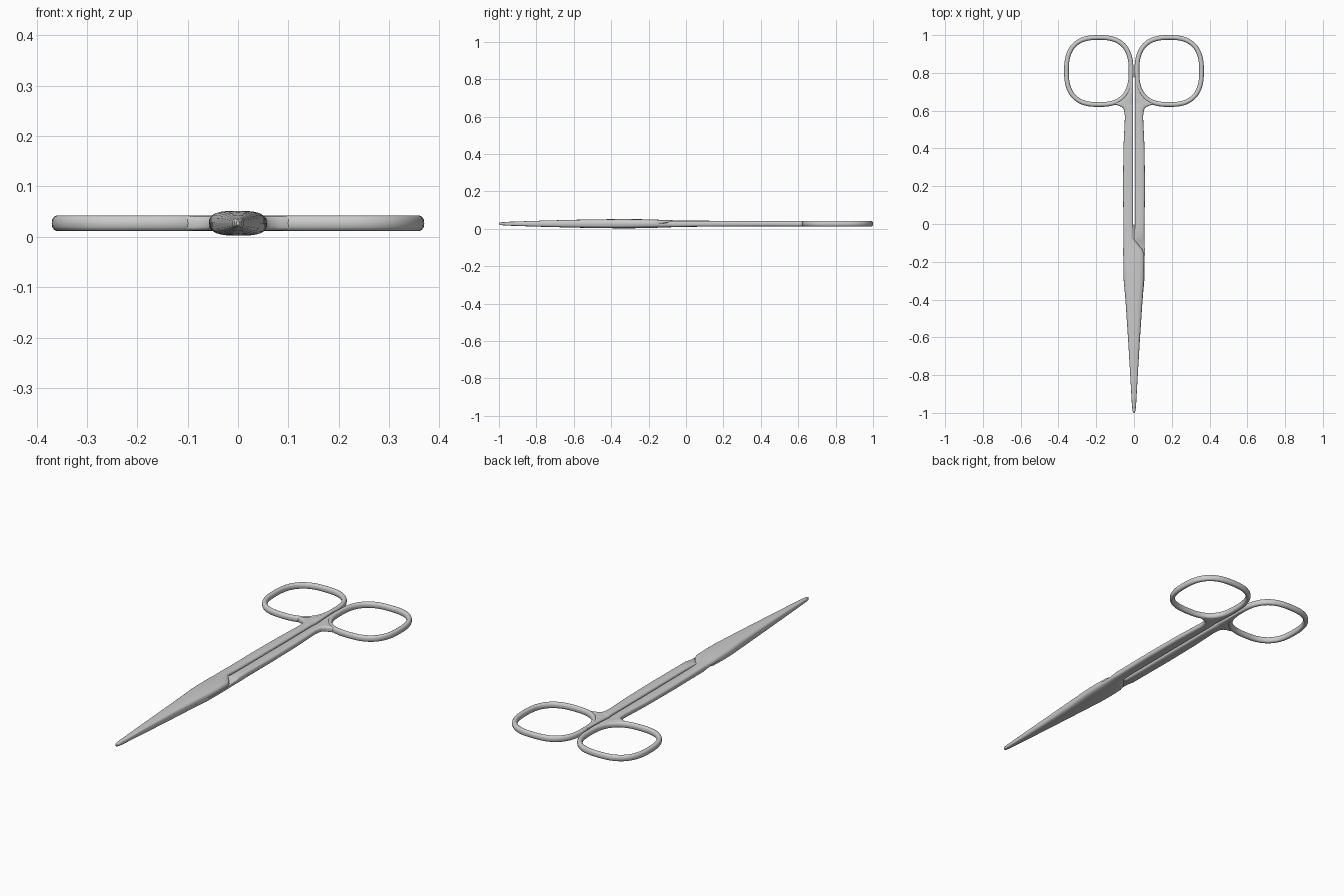
import bpy, bmesh
from math import sin, cos, pi

if "Cube" in bpy.data.objects:
    bpy.data.objects.remove(bpy.data.objects["Cube"])

MID = 0.027            # height of the plane where the blades meet
RCX, RCY, RA, RB, RN = -0.1865, 0.81, 0.171, 0.1775, 2.6


def spow(v, p):
    return (abs(v) ** p) * (1 if v >= 0 else -1)


def finish(name, bm, flip, angle):
    # flip turns a left part half a turn about the long axis
    if flip:
        for v in bm.verts:
            v.co.x, v.co.z = -v.co.x, 2 * MID - v.co.z
    bmesh.ops.recalc_face_normals(bm, faces=bm.faces[:])
    me = bpy.data.meshes.new(name)
    bm.to_mesh(me)
    bm.free()
    ob = bpy.data.objects.new(name, me)
    bpy.context.collection.objects.link(ob)
    bpy.context.view_layer.objects.active = ob
    ob.select_set(True)
    bpy.ops.object.shade_smooth_by_angle(angle=angle)
    ob.select_set(False)


def skin(bm, rings, closed):
    n = len(rings[0])
    count = len(rings) if closed else len(rings) - 1
    for i in range(count):
        a, b = rings[i], rings[(i + 1) % len(rings)]
        for j in range(n):
            k = (j + 1) % n
            bm.faces.new((a[j], a[k], b[k], b[j]))
    if not closed:
        bm.faces.new(rings[0])
        bm.faces.new(rings[-1])


def finger_ring(name, flip):
    bm = bmesh.new()
    rings = []
    for i in range(72):
        t = 2 * pi * i / 72
        c, s = cos(t), sin(t)
        px, py = spow(c, 2 / RN), spow(s, 2 / RN)
        # outward normal of the rounded-square path
        nx, ny = spow(px, RN - 1) / RA, spow(py, RN - 1) / RB
        m = (nx * nx + ny * ny) ** 0.5
        loop = []
        for j in range(14):
            u = 2 * pi * j / 14
            d = 0.0125 * spow(cos(u), 0.85)
            loop.append(bm.verts.new((RCX + RA * px + d * nx / m,
                                      RCY + RB * py + d * ny / m,
                                      MID + 0.0155 * spow(sin(u), 0.85))))
        rings.append(loop)
    skin(bm, rings, True)
    finish(name, bm, flip, 1.0)


# y, left x, right x, bottom z, top z, flatness of underside
def arm_stations():
    st = []
    for y in (0.80, 0.77, 0.74, 0.71, 0.69, 0.67, 0.655, 0.645, 0.638):
        h = (1 - (abs(y - RCY) / RB) ** RN) ** (1 / RN)
        st.append((y, RCX + RA * h, -0.004, 0.0125, 0.0415, 0))
    st += [
        (0.628, -0.085, -0.004, 0.0125, 0.0415, 0),
        (0.620, -0.064, -0.004, 0.0125, 0.0415, 0),
        (0.605, -0.053, -0.004, 0.0125, 0.0415, 0),
        (0.57, -0.048, -0.004, 0.0125, 0.0415, 0),
        (0.40, -0.056, -0.004, 0.0125, 0.0415, 0),
        (0.20, -0.058, -0.004, 0.0115, 0.0425, 0),
        (0.00, -0.056, -0.004, 0.011, 0.0435, 0),
        (-0.07, -0.056, -0.003, 0.011, 0.0455, 0),
        (-0.085, -0.056, 0.004, 0.015, 0.046, 0.3),
        (-0.135, -0.057, 0.045, MID, 0.0475, 1),
        (-0.16, -0.057, 0.053, MID, 0.049, 1),
        (-0.24, -0.056, 0.054, MID, 0.051, 1),
        (-0.31, -0.054, 0.052, MID, 0.0515, 1),
        (-0.36, -0.049, 0.048, MID, 0.0515, 1),
        (-0.42, -0.044, 0.044, MID, 0.051, 1),
        (-0.60, -0.032, 0.032, MID, 0.048, 1),
        (-0.80, -0.020, 0.020, MID, 0.0425, 1),
        (-0.96, -0.011, 0.011, MID, 0.037, 1),
        (-0.99, -0.008, 0.008, MID, 0.0345, 1),
        (-1.00, -0.003, 0.003, MID, 0.031, 1),
    ]
    return st


def arm(name, flip):
    bm = bmesh.new()
    rings = []
    for y, xl, xr, zb, zt, flat in arm_stations():
        cx, hw = (xl + xr) / 2, (xr - xl) / 2
        cz = (zb + zt) / 2 * (1 - flat) + zb * flat
        loop = []
        for j in range(24):
            u = 2 * pi * j / 24
            s = spow(sin(u), 0.6)
            z = cz + s * ((zt - cz) if s > 0 else (cz - zb))
            loop.append(bm.verts.new((cx + hw * spow(cos(u), 0.6), y, z)))
        rings.append(loop)
    skin(bm, rings, False)
    finish(name, bm, flip, 0.7)


for side, flip in (("left", False), ("right", True)):
    finger_ring(side + "_finger_ring", flip)
    arm(side + "_shank_and_blade", flip)
